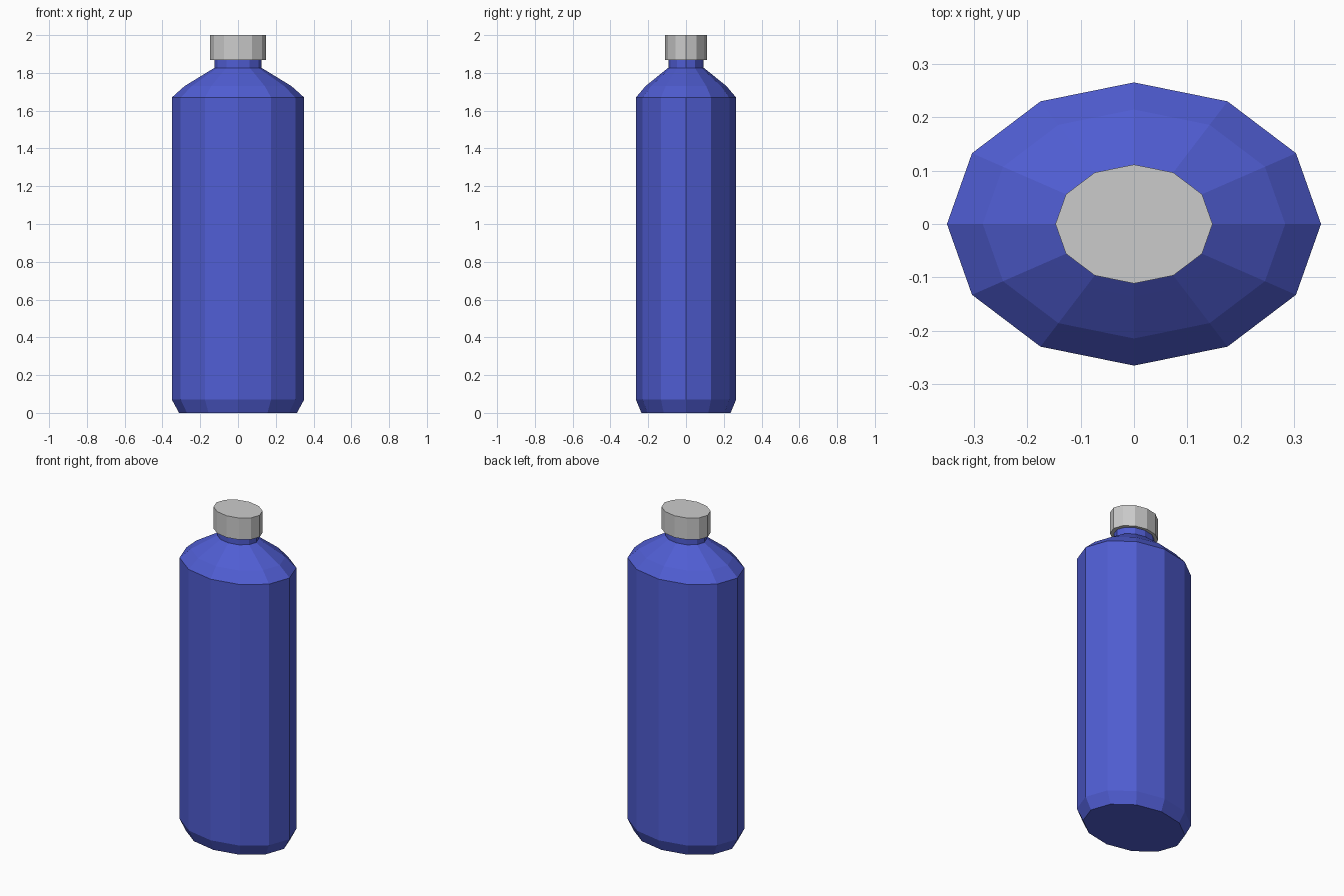
import bpy, bmesh
from math import cos, sin, pi

if "Cube" in bpy.data.objects:
    bpy.data.objects.remove(bpy.data.objects["Cube"])

SIDES = 12
DEPTH = 0.757  # oval cross-section: depth relative to width


def lathe(name, profile, color=None):
    """Closed faceted oval solid from (radius, height) pairs, bottom to top."""
    bm = bmesh.new()
    rings = [[bm.verts.new((r * cos(2 * pi * i / SIDES),
                            r * DEPTH * sin(2 * pi * i / SIDES), z))
              for i in range(SIDES)] for r, z in profile]
    for low, high in zip(rings, rings[1:]):
        for i in range(SIDES):
            j = (i + 1) % SIDES
            bm.faces.new((low[i], low[j], high[j], high[i]))
    bm.faces.new(rings[0][::-1])
    bm.faces.new(rings[-1])
    mesh = bpy.data.meshes.new(name)
    bm.to_mesh(mesh)
    bm.free()
    if color:
        mat = bpy.data.materials.new(name + "_paint")
        mat.diffuse_color = color
        mat.use_nodes = True
        mat.node_tree.nodes["Principled BSDF"].inputs["Base Color"].default_value = mat.diffuse_color
        mesh.materials.append(mat)
    obj = bpy.data.objects.new(name, mesh)
    bpy.context.collection.objects.link(obj)
    return obj


# Bottle: chamfered base, straight wall, rounded shoulder, short neck
lathe("bottle_body", [(0.312, 0), (0.35, 0.07), (0.35, 1.67), (0.283, 1.73),
                      (0.18, 1.793), (0.124, 1.827), (0.124, 1.87)],
      (0.08, 0.11, 0.65, 1))

# Screw cap
lathe("cap", [(0.147, 1.867), (0.147, 2.0)])
